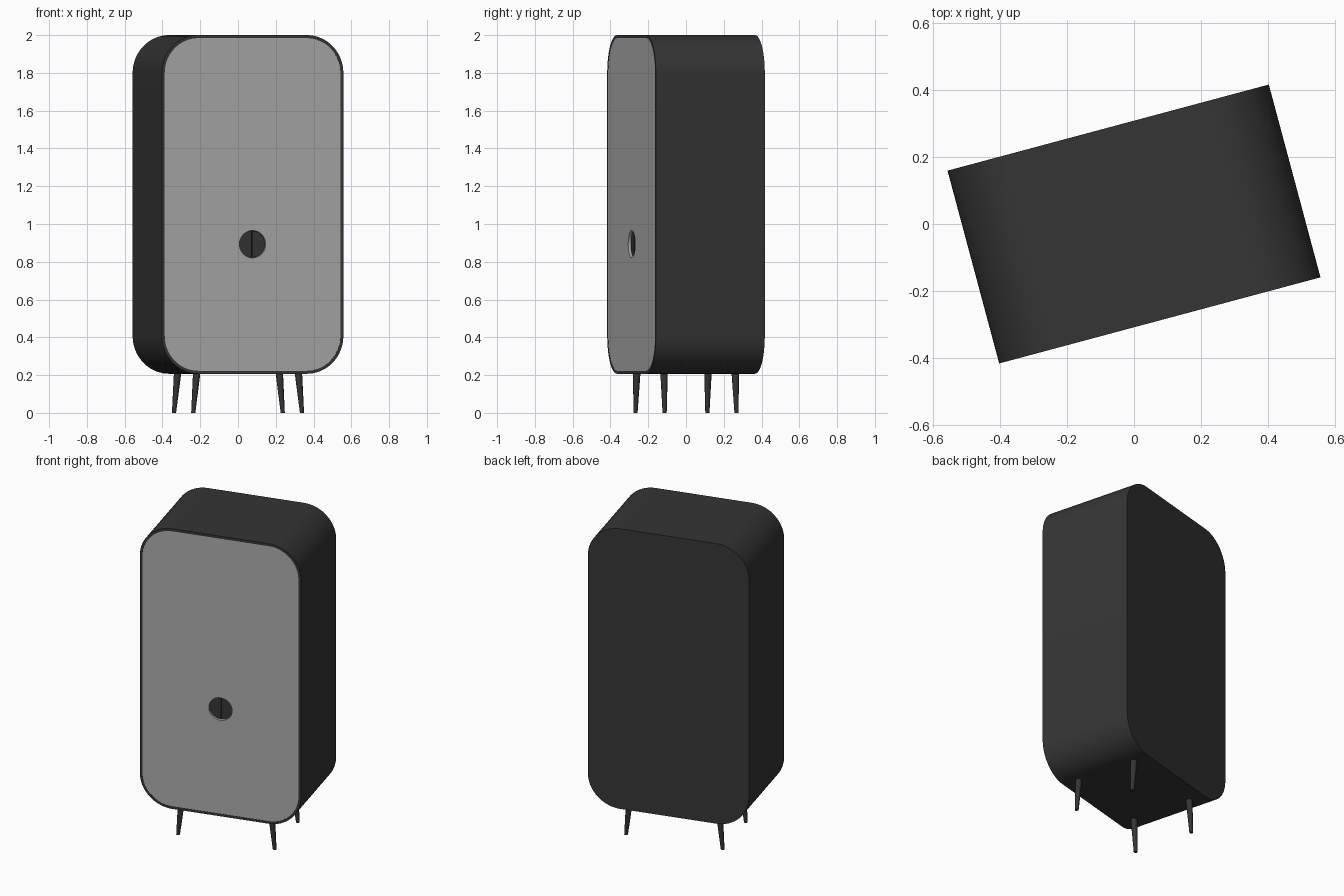
import bpy, bmesh, math
from mathutils import Matrix, Vector

if "Cube" in bpy.data.objects:
    bpy.data.objects.remove(bpy.data.objects["Cube"])

W, D, Z0, Z1, R = 0.995, 0.597, 0.207, 2.0, 0.2
LIP, RECESS = 0.016, 0.015
FRONT = -D / 2
YAW = math.radians(15)
HANDLE_Z, HANDLE_R = 0.893, 0.072


def material(name, c):
    m = bpy.data.materials.new(name)
    m.diffuse_color = (c, c, c, 1)
    m.use_nodes = True
    m.node_tree.nodes["Principled BSDF"].inputs["Base Color"].default_value = m.diffuse_color
    return m


dark = material("dark", 0.035)
light = material("light", 0.40)


def arc(cx, cz, r, a0, a1, n):
    return [(cx + r * math.cos(math.radians(a0 + (a1 - a0) * i / n)),
             cz + r * math.sin(math.radians(a0 + (a1 - a0) * i / n))) for i in range(n + 1)]


def rounded_rect(inset):
    x, r = W / 2 - R, R - inset
    corners = [(x, Z1 - R, 0), (-x, Z1 - R, 90), (-x, Z0 + R, 180), (x, Z0 + R, 270)]
    return [p for cx, cz, a in corners for p in arc(cx, cz, r, a, a + 90, 16)]


def finish(name, bm, mat):
    bmesh.ops.recalc_face_normals(bm, faces=bm.faces)
    me = bpy.data.meshes.new(name)
    bm.to_mesh(me)
    bm.free()
    ob = bpy.data.objects.new(name, me)
    bpy.context.collection.objects.link(ob)
    me.materials.append(mat)
    ob.rotation_euler.z = YAW
    bpy.ops.object.select_all(action='DESELECT')
    ob.select_set(True)
    bpy.context.view_layer.objects.active = ob
    bpy.ops.object.shade_smooth_by_angle(angle=math.radians(30))
    return ob


def plate(name, loops, y0, y1, mat):
    """Extrude xz outlines (first outer, others holes) from y0 to y1."""
    bm = bmesh.new()
    edges = []
    for pts in loops:
        vs = [bm.verts.new((x, y0, z)) for x, z in pts]
        edges += [bm.edges.new((vs[i - 1], vs[i])) for i in range(len(vs))]
    if len(loops) == 1:
        bm.faces.new(vs)
    else:
        bmesh.ops.triangle_fill(bm, edges=edges, use_beauty=True)
    ext = bmesh.ops.extrude_face_region(bm, geom=bm.faces[:], use_keep_orig=True)
    moved = [g for g in ext["geom"] if isinstance(g, bmesh.types.BMVert)]
    bmesh.ops.translate(bm, vec=(0, y1 - y0, 0), verts=moved)
    return finish(name, bm, mat)


# Cabinet: rim around the door opening plus solid carcass behind it
plate("cabinet_rim", [rounded_rect(0), rounded_rect(LIP)], FRONT, FRONT + 0.03, dark)
plate("cabinet_body", [rounded_rect(0)], FRONT + 0.03, D / 2, dark)

# Door with round handle hole
plate("door", [rounded_rect(LIP), arc(0, HANDLE_Z, HANDLE_R, 0, 352.5, 47)],
      FRONT + 0.001, FRONT + 0.03, light)

# Two half-round finger pulls sunk in the hole
for side, a in (("right", -90), ("left", 90)):
    s = 0.002 if side == "right" else -0.002
    plate(side + "_handle", [arc(s, HANDLE_Z, HANDLE_R - 0.002, a, a + 180, 24)],
          FRONT + RECESS, FRONT + 0.029, dark)

# Splayed tapered legs
for sx, xn in ((-1, "left"), (1, "right")):
    for sy, yn in ((-1, "front"), (1, "back")):
        top, foot = Vector((sx * 0.278, sy * 0.195, 0.22)), Vector((sx * 0.298, sy * 0.197, 0))
        bm = bmesh.new()
        bmesh.ops.create_cone(bm, cap_ends=True, segments=20, radius1=0.011, radius2=0.02, depth=0.22)
        for v in bm.verts:
            t = v.co.z / 0.22 + 0.5
            c = foot.lerp(top, t)
            v.co = Vector((v.co.x + c.x, v.co.y + c.y, c.z))
        finish(f"{yn}_{xn}_leg", bm, dark)
